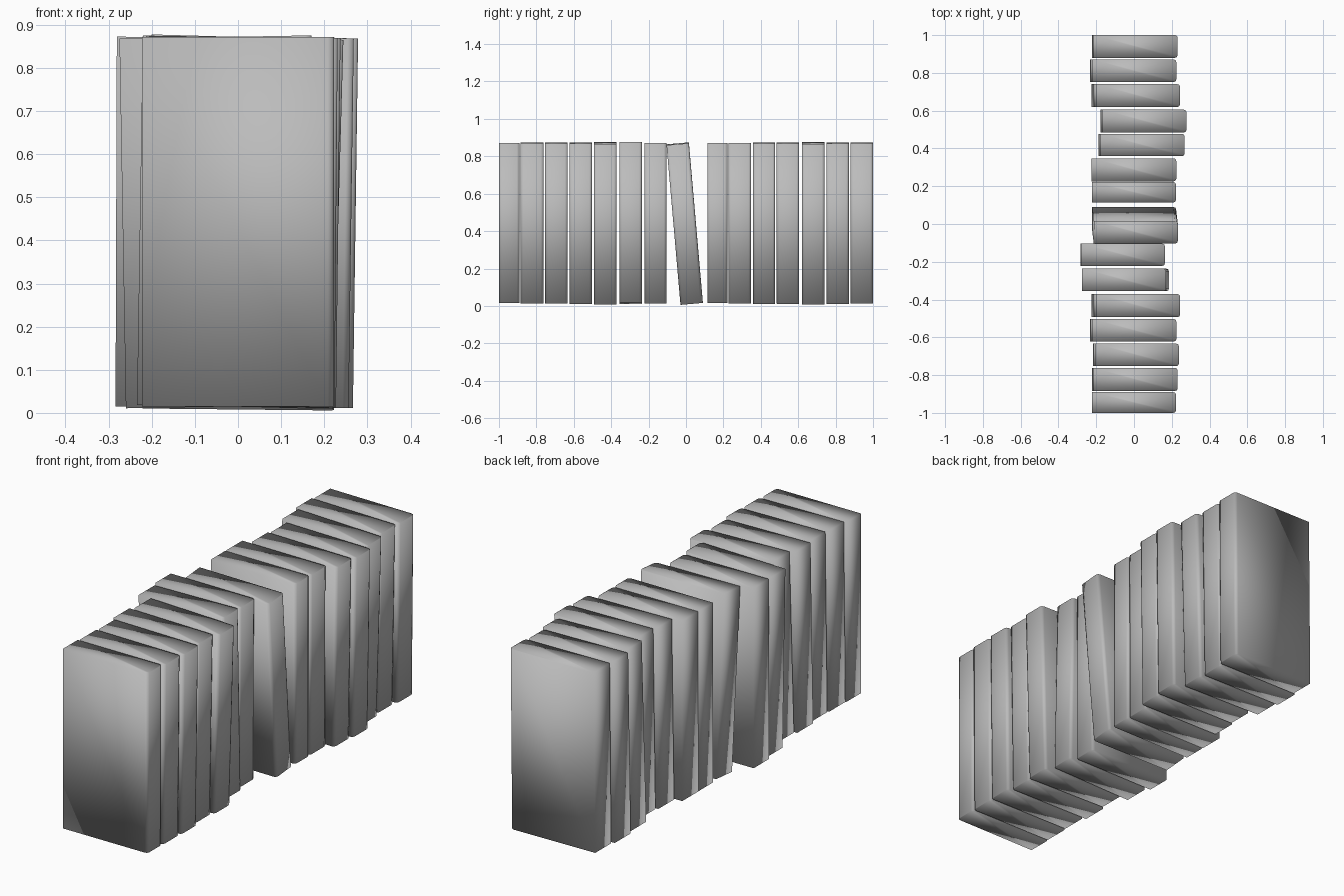
import bpy, bmesh
from math import radians
from mathutils import Matrix, Vector

cube = bpy.data.objects.get("Cube")
if cube:
    bpy.data.objects.remove(cube, do_unlink=True)

grey = bpy.data.materials.new("plain_grey")
grey.use_nodes = True
grey.diffuse_color = (0.5, 0.5, 0.5, 1)
grey.node_tree.nodes["Principled BSDF"].inputs["Base Color"].default_value = (0.5, 0.5, 0.5, 1)

DEPTH, HEIGHT = 0.445, 0.857


def book(name, y, x, thick, lean=0.0, tip=0.0, z=0.443):
    """Closed volume with a rounded spine on +x; lean turns about y, tip about x."""
    bm = bmesh.new()
    bmesh.ops.create_cube(bm, size=1)
    bmesh.ops.scale(bm, vec=(DEPTH, thick, HEIGHT), verts=bm.verts)
    spine = [e for e in bm.edges if all(v.co.x > 0 for v in e.verts)
             and abs(e.verts[0].co.z - e.verts[1].co.z) > 0.5]
    bmesh.ops.bevel(bm, geom=spine, offset=0.014, segments=2, profile=0.5, affect='EDGES')
    for f in bm.faces:
        f.smooth = True
    me = bpy.data.meshes.new(name)
    bm.to_mesh(me)
    bm.free()
    me.materials.append(grey)
    ob = bpy.data.objects.new(name, me)
    bpy.context.collection.objects.link(ob)
    ob.matrix_world = (Matrix.Translation(Vector((x, y, z)))
                       @ Matrix.Rotation(radians(lean), 4, 'Y')
                       @ Matrix.Rotation(radians(tip), 4, 'X'))


# Front to back: y centre, x centre, thickness, lean
row = [
    (-0.945, 0.0, 0.11, 0), (-0.823, 0.005, 0.122, 0.5), (-0.693, 0.01, 0.12, 0.7),
    (-0.563, -0.005, 0.12, 0.9), (-0.432, 0.01, 0.122, 1.6), (-0.296, -0.045, 0.12, -1),
    (-0.163, -0.06, 0.117, 0.2), (0.168, 0.0, 0.108, 0), (0.287, 0.0, 0.122, 0.2),
    (0.418, 0.04, 0.118, 0.8), (0.545, 0.05, 0.12, 0.8), (0.68, 0.01, 0.12, 1.6),
    (0.811, -0.005, 0.12, 0.9), (0.94, 0.005, 0.12, 0.5),
]
for i, (y, x, thick, lean) in enumerate(row):
    book(f"book_{i + 1}", y, x, thick, lean)

# Single tipped volume in the gap
book("tipped_book", -0.007, 0.005, 0.12, lean=0.6, tip=5, z=0.44)
